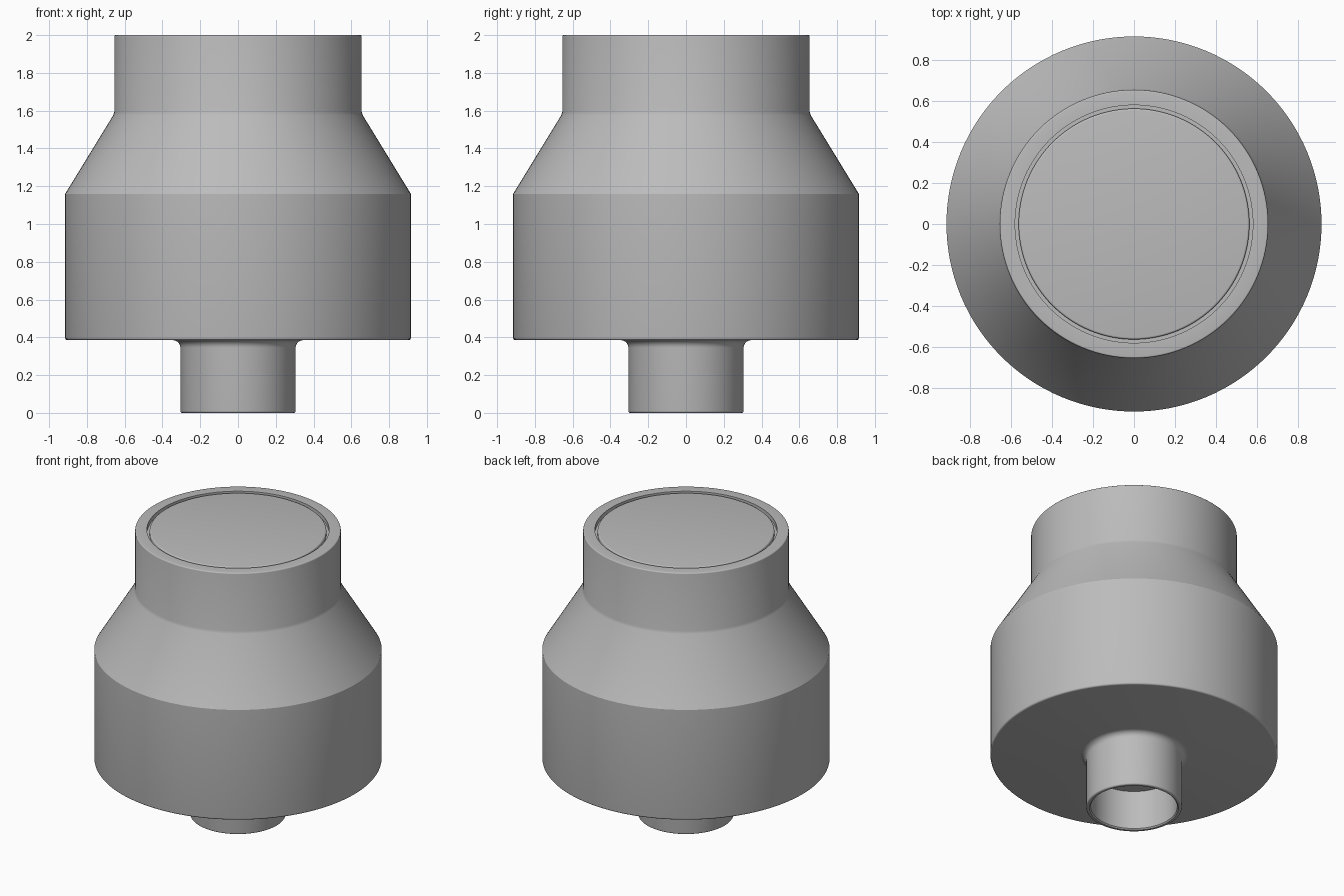
import bpy, bmesh, math
from mathutils import Vector

SEGMENTS = 128

cube = bpy.data.objects.get("Cube")
if cube:
    bpy.data.objects.remove(cube, do_unlink=True)

grey = bpy.data.materials.new("plain grey")
grey.use_nodes = True
grey.diffuse_color = (0.5, 0.5, 0.5, 1)
grey.node_tree.nodes["Principled BSDF"].inputs["Base Color"].default_value = grey.diffuse_color


def arc(cx, cz, radius, start, end, steps=6):
    """Rounded corner of a profile, angles in degrees."""
    angles = [math.radians(start + (end - start) * i / steps) for i in range(steps + 1)]
    return [(cx + radius * math.cos(a), cz + radius * math.sin(a)) for a in angles]


def lathe(name, profile):
    """Spin a (radius, height) profile around the z axis."""
    bm = bmesh.new()
    verts = [bm.verts.new((r, 0, z)) for r, z in profile]
    edges = [bm.edges.new(pair) for pair in zip(verts, verts[1:])]
    bmesh.ops.spin(bm, geom=verts + edges, cent=Vector(), axis=Vector((0, 0, 1)),
                   angle=math.tau, steps=SEGMENTS, use_merge=True)
    bmesh.ops.remove_doubles(bm, verts=bm.verts, dist=0.0001)
    bmesh.ops.recalc_face_normals(bm, faces=bm.faces)
    mesh = bpy.data.meshes.new(name)
    bm.to_mesh(mesh)
    bm.free()
    mesh.materials.append(grey)
    obj = bpy.data.objects.new(name, mesh)
    bpy.context.collection.objects.link(obj)
    bpy.ops.object.select_all(action='DESELECT')
    obj.select_set(True)
    bpy.context.view_layer.objects.active = obj
    bpy.ops.object.shade_smooth_by_angle(angle=math.radians(25))
    return obj


# Body: blind bore, spout, filleted shoulder, drum, cone, neck and cap groove
body = [(0, 0.28), (0.275, 0.28), (0.275, 0.008), (0.283, 0)]
body += arc(0.295, 0.01, 0.01, -90, 0, 4)
body += arc(0.345, 0.345, 0.04, 180, 90)
body += arc(0.903, 0.397, 0.012, -90, 0, 4)
body += [(0.915, 1.16), (0.661, 1.575), (0.655, 1.593)]
body += arc(0.647, 1.992, 0.008, 0, 90, 4)
body += [(0.58, 2.0), (0.58, 1.97), (0, 1.97)]
lathe("body", body)

# Cap: round plate set in the neck with a softened edge
cap = [(0, 1.965), (0.563, 1.965)]
cap += arc(0.553, 1.988, 0.01, 0, 90, 4)
cap += [(0, 1.998)]
lathe("cap_plate", cap)
